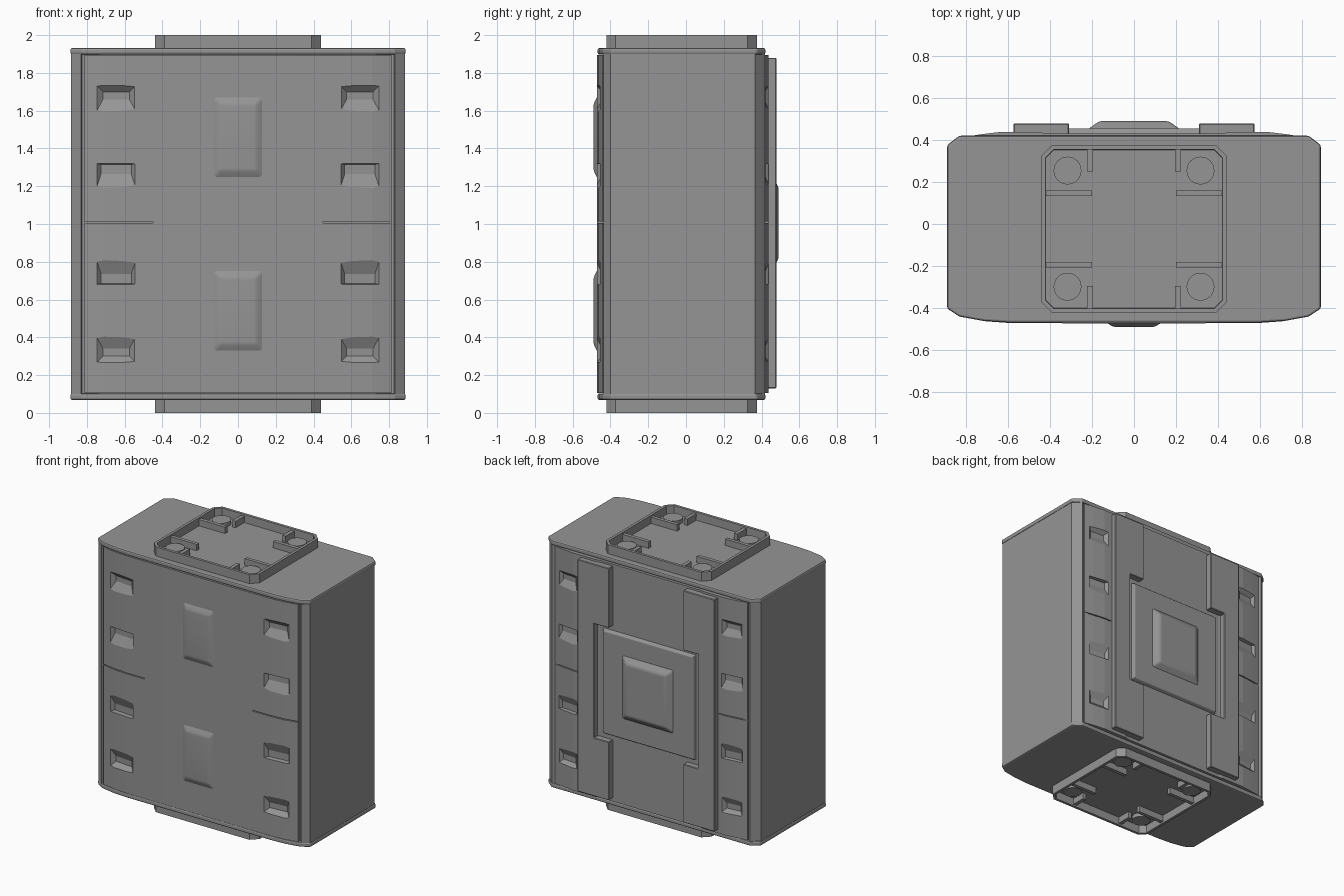
import bpy, bmesh, math
from mathutils import Vector

if "Cube" in bpy.data.objects:
    bpy.data.objects.remove(bpy.data.objects["Cube"])

# Dark grey plastic
grey = bpy.data.materials.new("dark_grey")
grey.diffuse_color = (0.3, 0.3, 0.3, 1)
grey.use_nodes = True
grey.node_tree.nodes["Principled BSDF"].inputs["Base Color"].default_value = grey.diffuse_color

# Helper empty: the mirror centre of the whole model
centre = bpy.data.objects.new("mirror_centre", None)
bpy.context.collection.objects.link(centre)
centre.location = (0, 0, 1)
centre.hide_render = True


def finish(bm, name, mirror="", bevel=0.0, segments=2):
    bmesh.ops.recalc_face_normals(bm, faces=bm.faces)
    me = bpy.data.meshes.new(name)
    bm.to_mesh(me)
    bm.free()
    me.materials.append(grey)
    ob = bpy.data.objects.new(name, me)
    bpy.context.collection.objects.link(ob)
    if bevel:
        b = ob.modifiers.new("bevel", "BEVEL")
        b.width, b.segments, b.limit_method = bevel, segments, "ANGLE"
        b.angle_limit = math.radians(25)
    if mirror:
        m = ob.modifiers.new("mirror", "MIRROR")
        m.mirror_object = centre
        m.use_axis = ("x" in mirror, False, "z" in mirror)
        m.use_mirror_merge = False
    return ob


def extrude(bm, pts, vec):
    """Closed solid from a planar outline; returns the far face."""
    f = bm.faces.new([bm.verts.new(p) for p in pts])
    r = bmesh.ops.extrude_face_region(bm, geom=[f], use_keep_orig=True)
    vs = [v for v in r["geom"] if isinstance(v, bmesh.types.BMVert)]
    bmesh.ops.translate(bm, verts=vs, vec=Vector(vec))
    return [g for g in r["geom"] if isinstance(g, bmesh.types.BMFace)][0]


def symmetric(half):
    """Outline from its right half, listed front to back."""
    return half + [(-x, y) for x, y in reversed(half)]


def prism(name, pts, z0, z1, **kw):
    bm = bmesh.new()
    extrude(bm, [(x, y, z0) for x, y in pts], (0, 0, z1 - z0))
    return finish(bm, name, **kw)


def frustum(bm, outer, y0, inner, y1, slope=0.0):
    """Tapered block between two (x0, x1, z0, z1) rectangles, sheared along x by slope."""
    a, b = ([bm.verts.new((x, y + slope * (x - outer[0]), z)) for x, z in
             ((r[0], r[2]), (r[1], r[2]), (r[1], r[3]), (r[0], r[3]))]
            for r, y in ((outer, y0), (inner, y1)))
    bm.faces.new(a)
    bm.faces.new(b)
    for i in range(4):
        j = (i + 1) % 4
        bm.faces.new((a[i], a[j], b[j], b[i]))


def bump(name, outer, y0, inner, y1, **kw):
    bm = bmesh.new()
    frustum(bm, outer, y0, inner, y1)
    return finish(bm, name, **kw)


# Side body with slim corner posts
prism("side_body", symmetric([(0.825, -0.42), (0.832, -0.437), (0.883, -0.40),
                              (0.883, 0.365), (0.826, 0.418), (0.80, 0.40)]), 0.10, 1.90)

# End caps
prism("end_cap", symmetric([(0.60, -0.468), (0.72, -0.46), (0.83, -0.44), (0.888, -0.402),
                            (0.888, 0.375), (0.83, 0.42)]), 1.897, 1.932,
      mirror="z", bevel=0.01)

# Curved front and back panels
panels = prism("front_and_back_panels", symmetric(
    [(0.30, -0.472), (0.60, -0.47), (0.71, -0.462), (0.812, -0.442),
     (0.805, 0.414), (0.73, 0.426), (0.64, 0.437), (0.45, 0.437), (0.42, 0.43)]), 0.105, 1.895)

# Grip pockets and centre seams cut into the panels
bm = bmesh.new()
for s, surf, floor, x0, x1 in ((-1, 0.478, 0.446, 0.54, 0.75), (1, 0.447, 0.415, 0.595, 0.775)):
    k = -s * 0.09
    frustum(bm, (x0, x1, 1.595, 1.735), s * surf, (x0 + .035, x1 - .035, 1.66, 1.70), s * floor, k)
    frustum(bm, (x0, x1, 1.19, 1.32), s * surf, (x0 + .025, x1 - .025, 1.265, 1.315), s * floor, k)
seams = bmesh.new()
for y0, y1, x0 in ((-0.49, -0.435, 0.45), (0.412, 0.46, 0.58)):
    r = (x0, 0.83, 1.005, 1.012)
    frustum(seams, r, y0, r, y1)
cutters = (finish(bm, "pocket_cutter", mirror="xz"), finish(seams, "seam_cutter", mirror="x"))
for c in cutters:
    c.hide_render = True
    c.display_type = "WIRE"
    m = panels.modifiers.new("cut", "BOOLEAN")
    m.operation, m.object, m.solver = "DIFFERENCE", c, "EXACT"

# Raised pads on the front
bump("front_pad", (-0.14, 0.14, 1.235, 1.685), -0.465, (-0.095, 0.095, 1.285, 1.635), -0.49,
     mirror="z", bevel=0.012, segments=3)

# Back rails, C-shaped around the plate
bm = bmesh.new()
rail = [(0.31, 0.13), (0.572, 0.13), (0.572, 1.88), (0.31, 1.88),
        (0.31, 1.43), (0.435, 1.43), (0.435, 0.57), (0.31, 0.57)]
extrude(bm, [(x, 0.42, z) for x, z in rail], (0, 0.058, 0))
finish(bm, "back_rail", mirror="x", bevel=0.004, segments=1)

# Back plate with raised centre pad
bump("back_plate", (-0.39, 0.39, 0.60, 1.40), 0.42, (-0.375, 0.375, 0.615, 1.385), 0.455,
     bevel=0.006)
bump("back_pad", (-0.22, 0.22, 0.76, 1.25), 0.45, (-0.165, 0.165, 0.81, 1.20), 0.489,
     bevel=0.012, segments=3)

# Connector trays on top and bottom
tray = symmetric([(0.39, -0.422), (0.44, -0.372), (0.44, 0.325), (0.39, 0.375)])
bm = bmesh.new()
top = extrude(bm, [(x, y, 1.92) for x, y in tray], (0, 0, 0.08))
bmesh.ops.recalc_face_normals(bm, faces=bm.faces)
bmesh.ops.inset_region(bm, faces=[top], thickness=0.022)
bmesh.ops.inset_region(bm, faces=[top], thickness=0.002)
bmesh.ops.translate(bm, verts=top.verts, vec=(0, 0, -0.06))
finish(bm, "connector_tray", mirror="z")

# Ribs inside the trays, and corner pegs
for x0, x1, y0, y1 in ((0.20, 0.425, 0.132, 0.16), (0.20, 0.425, -0.207, -0.18),
                       (0.195, 0.223, 0.25, 0.36), (0.195, 0.223, -0.407, -0.295)):
    prism("tray_rib", [(x0, y0), (x1, y0), (x1, y1), (x0, y1)], 1.935, 1.988, mirror="xz")
for cy in (0.254, -0.298):
    ring = [(0.316 + 0.066 * math.cos(i * math.pi / 16), cy + 0.066 * math.sin(i * math.pi / 16))
            for i in range(32)]
    prism("corner_peg", ring, 1.935, 1.97, mirror="xz")

# Smooth shading with sharp edges kept
bpy.ops.object.select_all(action="DESELECT")
for ob in bpy.data.objects:
    if ob.type == "MESH" and ob.name.startswith(("front_pad", "back_pad", "corner_peg")):
        ob.select_set(True)
        bpy.context.view_layer.objects.active = ob
bpy.ops.object.shade_smooth_by_angle(angle=math.radians(35))
